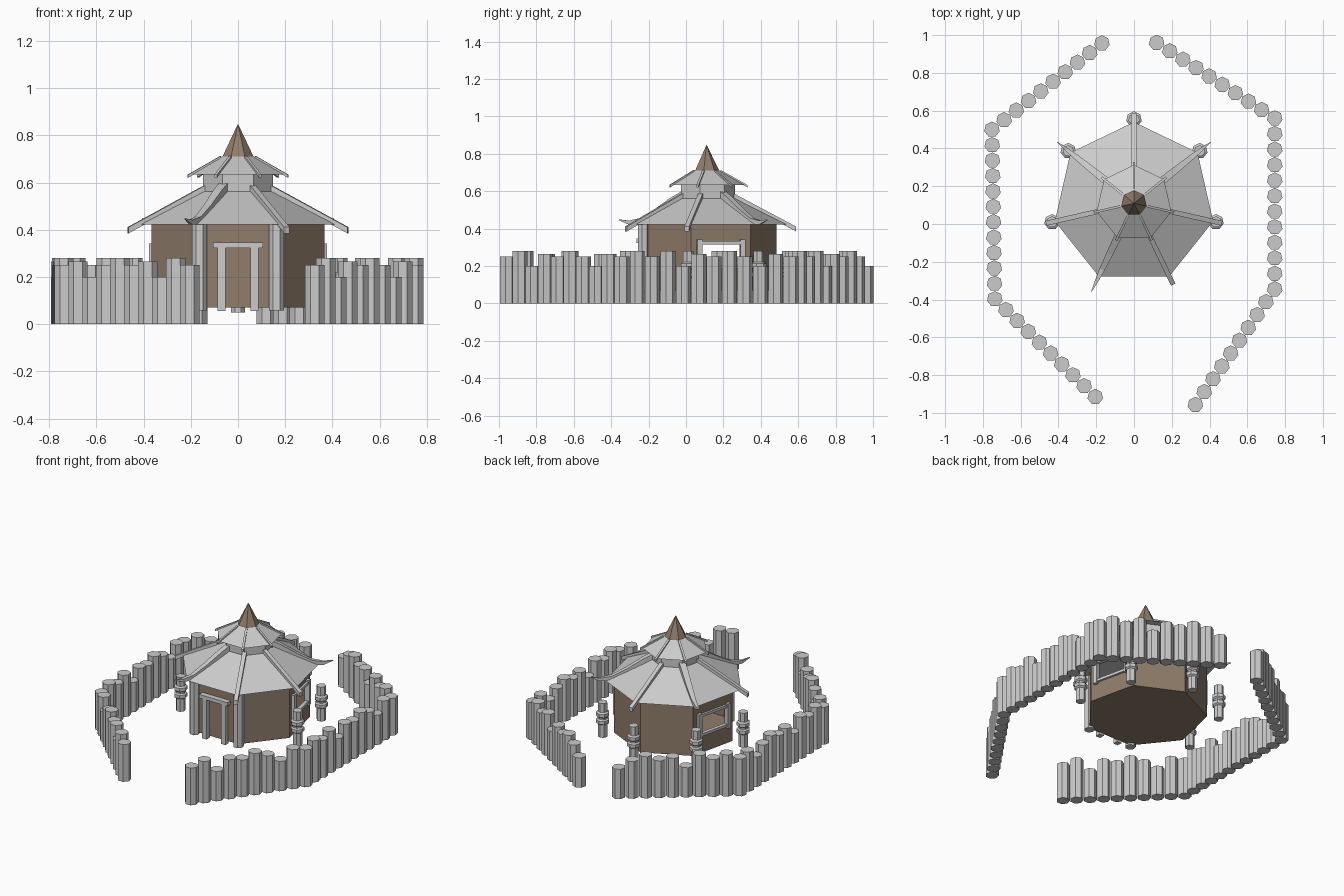
import bpy, bmesh, math
from mathutils import Vector

if "Cube" in bpy.data.objects:
    bpy.data.objects.remove(bpy.data.objects["Cube"])

CX, CY = 0.0, 0.11            # centre of the pavilion
N = 7                         # everything is seven-sided
STEP = 2 * math.pi / N
APO = math.cos(math.pi / N)


def material(name, rgb):
    m = bpy.data.materials.new(name)
    m.diffuse_color = (*rgb, 1)
    m.use_nodes = True
    m.node_tree.nodes["Principled BSDF"].inputs["Base Color"].default_value = m.diffuse_color
    return m


GREY = material("pale_grey_timber", (0.60, 0.60, 0.60))
BROWN = material("brown_wood", (0.28, 0.205, 0.145))


def finish(name, bm, mat):
    bmesh.ops.recalc_face_normals(bm, faces=bm.faces)
    me = bpy.data.meshes.new(name)
    bm.to_mesh(me)
    bm.free()
    me.materials.append(mat)
    ob = bpy.data.objects.new(name, me)
    bpy.context.collection.objects.link(ob)
    return ob


def lathe(bm, profile, cx=CX, cy=CY, top=True):
    """Seven-sided turned form, one corner facing +y."""
    rings = []
    for r, z in profile:
        rings.append([bm.verts.new((cx + r * math.cos(math.pi / 2 + k * STEP),
                                    cy + r * math.sin(math.pi / 2 + k * STEP), z))
                      for k in range(N)])
    for a, b in zip(rings, rings[1:]):
        for k in range(N):
            j = (k + 1) % N
            bm.faces.new((a[k], a[j], b[j], b[k]))
    bm.faces.new(rings[0][::-1])
    if top:
        bm.faces.new(rings[-1])


def loft(bm, rings):
    """Skin a row of four-point sections into a closed beam."""
    vs = [[bm.verts.new(p) for p in ring] for ring in rings]
    for a, b in zip(vs, vs[1:]):
        for k in range(4):
            j = (k + 1) % 4
            bm.faces.new((a[k], a[j], b[j], b[k]))
    bm.faces.new(vs[0][::-1])
    bm.faces.new(vs[-1])


def polar(ang, out, side, z):
    """Point 'out' from the pavilion axis along ang, shifted sideways."""
    return Vector((CX + out * math.cos(ang) - side * math.sin(ang),
                   CY + out * math.sin(ang) + side * math.cos(ang), z))


def box(bm, ang, s0, s1, o0, o1, z0, z1):
    loft(bm, [[polar(ang, o0, s, z0), polar(ang, o1, s, z0),
               polar(ang, o1, s, z1), polar(ang, o0, s, z1)] for s in (s0, s1)])


def beam(bm, ang, path):
    """Roof beam: path of (radius, z, width, height)."""
    loft(bm, [[polar(ang, r, -w / 2, z - h / 2), polar(ang, r, w / 2, z - h / 2),
               polar(ang, r, w / 2, z + h / 2), polar(ang, r, -w / 2, z + h / 2)]
              for r, z, w, h in path])


def corner(k):
    return math.pi / 2 + k * STEP


# Walls: seven-sided shell with a window opening on the left and right sides
WALL_R, WIN_W, WIN_Z0, WIN_Z1 = 0.375, 0.11, 0.195, 0.322
WINDOWS = (corner(5) + STEP / 2, corner(1) + STEP / 2)
bm = bmesh.new()
lathe(bm, [(WALL_R, 0.07), (WALL_R, 0.43)], top=False)
bm.normal_update()
for ang in WINDOWS:
    d = Vector((math.cos(ang), math.sin(ang), 0))
    face = max(bm.faces, key=lambda f: (f.calc_center_median() - Vector((CX, CY, 0.25))).dot(d))
    bmesh.ops.inset_individual(bm, faces=[face], thickness=0.05)
    mid_z = face.calc_center_median().z
    for v in face.verts:
        side = (v.co - Vector((CX, CY, 0))).dot(Vector((-d.y, d.x, 0)))
        v.co = polar(ang, WALL_R * APO, math.copysign(WIN_W, side),
                     WIN_Z1 if v.co.z > mid_z else WIN_Z0)
    bmesh.ops.delete(bm, geom=[face], context='FACES')
walls = finish("pavilion_walls", bm, BROWN)
shell = walls.modifiers.new("thickness", 'SOLIDIFY')
shell.thickness = 0.012
shell.offset = -1

# Roof tiers, neck and spire
for name, prof, mat in (
        ("lower_roof", [(0.43, 0.423), (0.155, 0.562)], GREY),
        ("roof_neck", [(0.152, 0.55), (0.152, 0.645)], GREY),
        ("upper_roof", [(0.203, 0.634), (0.07, 0.71)], GREY),
        ("spire", [(0.07, 0.705), (0.001, 0.847)], BROWN)):
    bm = bmesh.new()
    lathe(bm, prof)
    finish(name, bm, mat)

# Lower roof beams: straight ones and three curled horns
bm, horns = bmesh.new(), bmesh.new()
for k in range(N):
    if k in (1, 3, 6):
        beam(horns, corner(k), [(0.10, 0.60, 0.04, 0.04), (0.20, 0.545, 0.04, 0.045),
                                (0.30, 0.483, 0.035, 0.042), (0.39, 0.44, 0.028, 0.032),
                                (0.46, 0.432, 0.018, 0.02), (0.52, 0.447, 0.003, 0.004)])
    else:
        beam(bm, corner(k), [(0.14, 0.578, 0.026, 0.026), (0.478, 0.398, 0.026, 0.026)])
finish("straight_roof_beams", bm, GREY)
finish("curled_roof_beams", horns, GREY)

# Small beams on the upper roof
bm = bmesh.new()
for k in range(N):
    beam(bm, corner(k), [(0.075, 0.707, 0.013, 0.013), (0.218, 0.627, 0.013, 0.013)])
finish("upper_roof_beams", bm, GREY)

# Posts at the two front corners
bm = bmesh.new()
for k in (3, 4):
    p = polar(corner(k), WALL_R, 0, 0)
    lathe(bm, [(0.033, 0.058), (0.033, 0.43)], p.x, p.y)
finish("front_corner_posts", bm, GREY)

# Ringed short posts around the other five corners
bm = bmesh.new()
for k in (0, 1, 2, 5, 6):
    p = polar(corner(k), 0.445, 0, 0)
    lathe(bm, [(0.03, 0.05), (0.03, 0.135), (0.042, 0.143), (0.042, 0.165), (0.032, 0.172),
               (0.032, 0.182), (0.042, 0.19), (0.042, 0.212), (0.03, 0.22), (0.03, 0.28)],
          p.x, p.y)
finish("ringed_posts", bm, GREY)

# Door frame on the front
bm = bmesh.new()
wall = WALL_R * APO
front = -math.pi / 2
for s in (-1, 1):
    box(bm, front, s * 0.07 - 0.017, s * 0.07 + 0.017, wall - 0.005, wall + 0.03, 0.055, 0.34)
box(bm, front, -0.105, 0.105, wall - 0.005, wall + 0.036, 0.323, 0.347)
finish("door_frame", bm, GREY)

# Window frames on the left and right
bm = bmesh.new()
for ang in WINDOWS:
    for s in (-1, 1):
        box(bm, ang, s * 0.118 - 0.013, s * 0.118 + 0.013, wall - 0.012, wall + 0.02, 0.175, 0.342)
    for z in (0.195, 0.325):
        box(bm, ang, -0.13, 0.13, wall - 0.01, wall + 0.014, z - 0.009, z + 0.009)
finish("window_frames", bm, GREY)

# Palisade: two bent rows of posts of uneven height
HEIGHTS = (0.25, 0.28, 0.20, 0.265, 0.25, 0.28, 0.25, 0.20, 0.265, 0.25, 0.28)
ROWS = {
    "right_palisade": [(0.325, -0.957), (0.745, -0.345), (0.745, 0.56), (0.12, 0.96)],
    "left_palisade": [(-0.205, -0.915), (-0.737, -0.397), (-0.752, 0.50), (-0.17, 0.957)],
}
for name, pts in ROWS.items():
    spots = [Vector(pts[0])]
    for a, b, n in zip(pts, pts[1:], (9, 11, 9)):
        spots += [Vector(a).lerp(Vector(b), i / n) for i in range(1, n + 1)]
    bm = bmesh.new()
    for i, p in enumerate(spots):
        lathe(bm, [(0.042, 0), (0.042, HEIGHTS[i % len(HEIGHTS)])], p.x, p.y)
    finish(name, bm, GREY)
